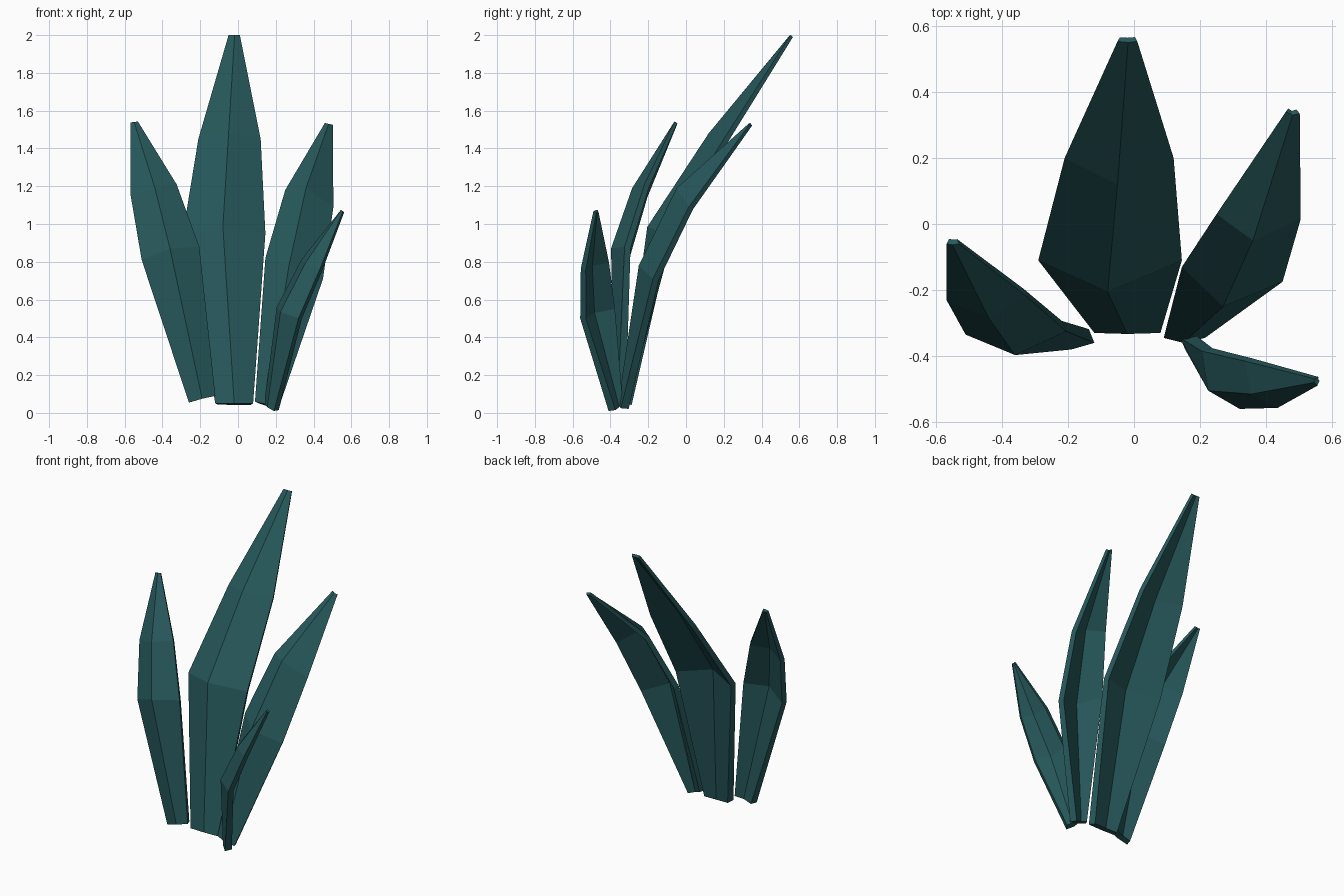
import bpy, bmesh
from mathutils import Vector

teal = bpy.data.materials.new("dark teal")
teal.diffuse_color = (0.020, 0.098, 0.105, 1)

# leaf thickness at base, middle, upper and tip rows
THICK = (0.045, 0.035, 0.03, 0.018)


def leaf(name, rows):
    """Folded blade: each row is (left edge, centre ridge, right edge) of the upper face."""
    bm = bmesh.new()
    front = [[bm.verts.new(p) for p in row] for row in rows]
    for a, b in zip(front, front[1:]):
        for j in range(2):
            bm.faces.new((a[j], a[j + 1], b[j + 1], b[j]))
    bm.normal_update()
    # back skin, offset along the normals
    back = [[bm.verts.new(v.co - v.normal * t) for v in row]
            for row, t in zip(front, THICK)]
    for a, b in zip(back, back[1:]):
        for j in range(2):
            bm.faces.new((a[j + 1], a[j], b[j], b[j + 1]))
    # rim around the blade
    def loop(g):
        return g[0] + [r[2] for r in g[1:]] + [g[-1][1]] + [r[0] for r in g[:0:-1]]
    f, k = loop(front), loop(back)
    for i in range(len(f)):
        n = (i + 1) % len(f)
        bm.faces.new((f[n], f[i], k[i], k[n]))
    bmesh.ops.recalc_face_normals(bm, faces=bm.faces)
    me = bpy.data.meshes.new(name)
    bm.to_mesh(me)
    bm.free()
    me.materials.append(teal)
    bpy.context.collection.objects.link(bpy.data.objects.new(name, me))


leaf("centre_leaf", [
    [(-0.12, -0.33, 0.05), (-0.02, -0.333, 0.05), (0.08, -0.33, 0.05)],
    [(-0.29, -0.11, 0.96), (-0.08, -0.205, 0.985), (0.145, -0.11, 0.95)],
    [(-0.21, 0.20, 1.45), (-0.05, 0.12, 1.48), (0.12, 0.20, 1.45)],
    [(-0.05, 0.553, 2.0), (-0.018, 0.55, 2.0), (0.01, 0.553, 2.0)]])

leaf("right_leaf", [
    [(0.09, -0.345, 0.06), (0.15, -0.36, 0.045), (0.215, -0.345, 0.025)],
    [(0.145, -0.13, 0.82), (0.27, -0.25, 0.78), (0.45, -0.175, 0.71)],
    [(0.25, 0.03, 1.18), (0.36, -0.05, 1.19), (0.505, 0.015, 1.09)],
    [(0.46, 0.34, 1.535), (0.48, 0.33, 1.53), (0.502, 0.335, 1.525)]])

leaf("left_leaf", [
    [(-0.26, -0.375, 0.055), (-0.19, -0.38, 0.075), (-0.12, -0.36, 0.09)],
    [(-0.51, -0.335, 0.81), (-0.36, -0.397, 0.87), (-0.205, -0.325, 0.88)],
    [(-0.568, -0.23, 1.15), (-0.44, -0.285, 1.19), (-0.325, -0.22, 1.21)],
    [(-0.568, -0.06, 1.538), (-0.55, -0.063, 1.54), (-0.53, -0.06, 1.543)]])

leaf("small_leaf", [
    [(0.14, -0.345, 0.05), (0.155, -0.38, 0.03), (0.19, -0.41, 0.01)],
    [(0.205, -0.385, 0.56), (0.225, -0.505, 0.535), (0.32, -0.56, 0.50)],
    [(0.335, -0.415, 0.81), (0.355, -0.515, 0.79), (0.435, -0.557, 0.765)],
    [(0.545, -0.468, 1.075), (0.546, -0.48, 1.073), (0.555, -0.49, 1.068)]])
